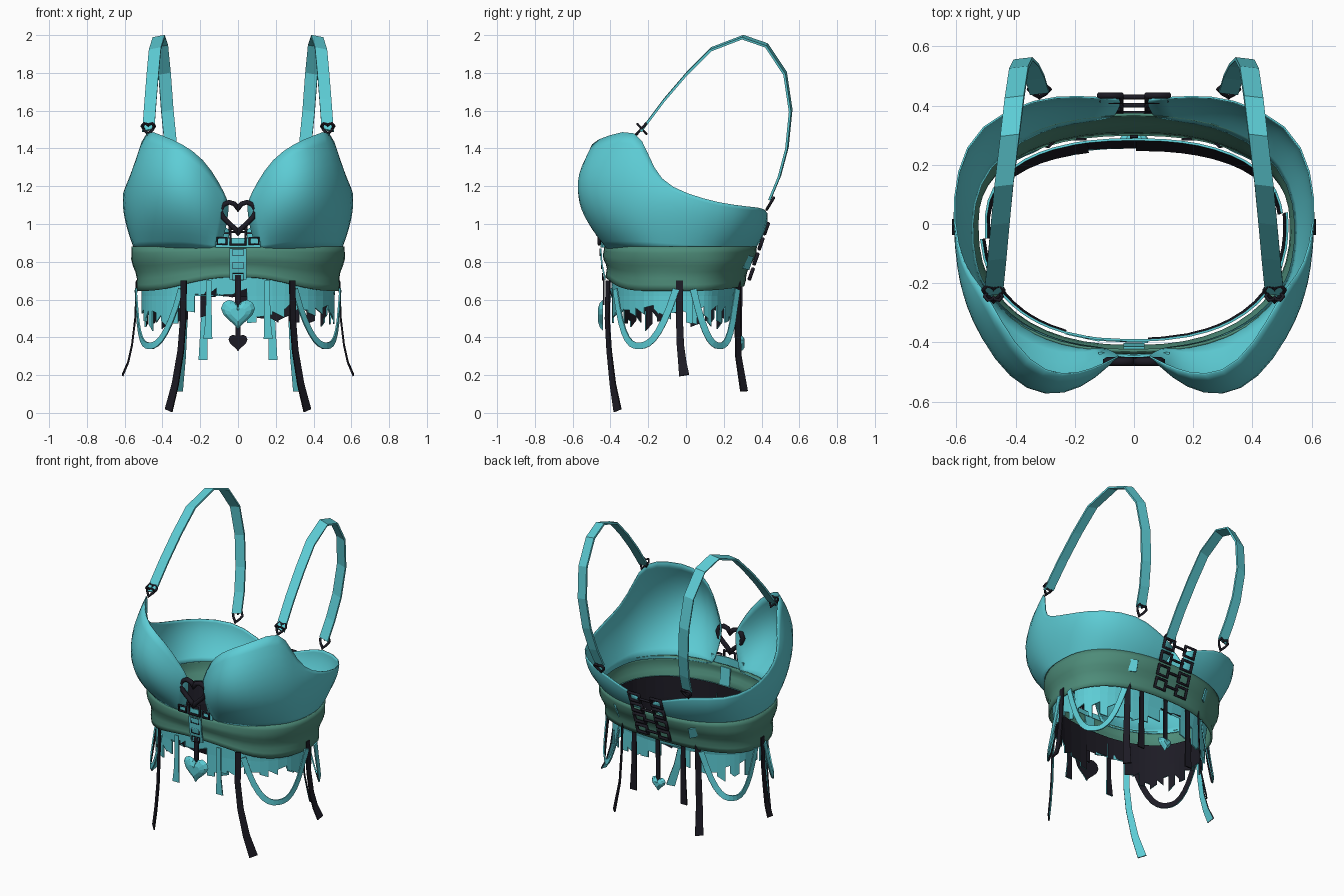
import bpy, bmesh, math, random
from mathutils import Vector

random.seed(4)
if "Cube" in bpy.data.objects:
    bpy.data.objects.remove(bpy.data.objects["Cube"])


def material(name, rgb):
    m = bpy.data.materials.new(name)
    m.use_nodes = True
    m.diffuse_color = (*rgb, 1)
    m.node_tree.nodes["Principled BSDF"].inputs["Base Color"].default_value = (*rgb, 1)
    return m


CYAN = material("turquoise cloth", (0.11, 0.61, 0.67))
GREEN = material("sea green sash", (0.075, 0.26, 0.19))
DARK = material("charcoal trim", (0.012, 0.011, 0.018))


def finish(obj, mats, mirror):
    bpy.context.collection.objects.link(obj)
    for m in mats:
        obj.data.materials.append(m)
    if mirror:
        obj.modifiers.new("Mirror", "MIRROR").use_mirror_merge = False
    return obj


def sheet(name, verts, faces, mats, thick=0.008, mirror=False, smooth=False, subdiv=0):
    """Thin cloth: first material outside, last material inside."""
    me = bpy.data.meshes.new(name)
    me.from_pydata([tuple(v) for v in verts], [], faces)
    me.update()
    # make the outside face away from the body axis
    if sum(p.area * (p.normal.x * p.center.x + p.normal.y * p.center.y) for p in me.polygons) < 0:
        me.flip_normals()
    for p in me.polygons:
        p.use_smooth = smooth
    obj = finish(bpy.data.objects.new(name, me), mats, mirror)
    if subdiv:
        sub = obj.modifiers.new("Smooth", "SUBSURF")
        sub.levels = sub.render_levels = subdiv
    sol = obj.modifiers.new("Thickness", "SOLIDIFY")
    sol.thickness = thick
    sol.offset = -1
    sol.material_offset = len(mats) - 1
    return obj


def grid_faces(cols, rows, closed=False):
    return [(c * rows + r, (c + 1) % cols * rows + r, (c + 1) % cols * rows + r + 1, c * rows + r + 1)
            for c in range(cols if closed else cols - 1) for r in range(rows - 1)]


def ribbon(name, pts, width, mats, side=None, flare=0.0, mirror=False, thick=0.008):
    pts = [Vector(p) for p in pts]
    verts = []
    for i, p in enumerate(pts):
        tangent = pts[min(i + 1, len(pts) - 1)] - pts[max(i - 1, 0)]
        across = Vector(side) if side else tangent.cross(Vector((p.x, p.y, 0)))
        across = across.normalized() * width / 2 * (1 + flare * (i / (len(pts) - 1)) ** 3)
        verts += [p - across, p + across]
    return sheet(name, verts, grid_faces(len(pts), 2), mats, thick, mirror)


def tube(name, pts, radius, mirror=False):
    cu = bpy.data.curves.new(name, "CURVE")
    cu.dimensions = "3D"
    cu.bevel_depth = radius
    cu.bevel_resolution = 1
    sp = cu.splines.new("POLY")
    sp.points.add(len(pts) - 1)
    for q, p in zip(sp.points, pts):
        q.co = (*p, 1)
    sp.use_cyclic_u = True
    return finish(bpy.data.objects.new(name, cu), [DARK], mirror)


def heart(center, size, n=20, tilt=0.0):
    out = []
    for i in range(n):
        t = math.tau * i / n
        z = 13 * math.cos(t) - 5 * math.cos(2 * t) - 2 * math.cos(3 * t) - math.cos(4 * t) + 2
        out.append(Vector(center) + Vector((16 * math.sin(t) ** 3, z * tilt, z)) * size / 32)
    return out


def frame(name, x, y, z, w, h, radius=0.008, mirror=False, slope=0.0):
    return tube(name, [(x + a * w / 2, y + slope * b * h / 2, z + b * h / 2)
                       for a, b in ((-1, -1), (1, -1), (1, 1), (-1, 1))], radius, mirror)


def waist(deg, z, off=0.0):
    """Point on the waist outline at an angle (0 is the left side, -90 the front)."""
    t = min(max((z - 0.64) / 0.24, 0), 1)
    c, s = math.cos(math.radians(deg)), math.sin(math.radians(deg))
    ry = 0.41 + 0.03 * t if s < 0 else 0.29 + 0.09 * t
    return Vector((math.copysign(abs(c) ** 0.85, c) * (0.53 + 0.04 * t + off),
                   math.copysign(abs(s) ** 0.85, s) * (ry + off), z))


# Cups and back band: middle and top point of each column, front to back
columns = [((.06, -.44, 1.0), (.05, -.45, 1.12)), ((.14, -.525, 1.05), (.1, -.475, 1.22)),
           ((.25, -.58, 1.12), (.18, -.51, 1.345)), ((.37, -.565, 1.15), (.3, -.515, 1.43)),
           ((.48, -.46, 1.16), (.41, -.41, 1.47)), ((.555, -.32, 1.16), (.49, -.26, 1.51)),
           ((.58, -.24, 1.13), (.53, -.2, 1.37)), ((.598, -.16, 1.08), (.58, -.14, 1.23)),
           ((.605, 0, 1.03), (.615, 0, 1.16)), ((.59, .16, 1.0), (.605, .18, 1.11)),
           ((.505, .32, .98), (.53, .34, 1.09)), ((.32, .4, .975), (.33, .43, 1.085)),
           ((.19, .405, .94), (.19, .435, 1.03)), ((.05, .4, .92), (.05, .425, .98))]
verts, rows = [], 7
for mid, top in columns:
    m, t = Vector(mid), Vector(top)
    b = waist(math.degrees(math.atan2(m.y * (1 if m.y < 0 else 1.3), m.x)), 0.86, -0.012)
    for r in range(rows):
        s = r / (rows - 1)
        verts.append(b * (1 - s) * (1 - 2 * s) + m * 4 * s * (1 - s) + t * s * (2 * s - 1))
sheet("cups_and_band", verts, grid_faces(len(columns), rows), [CYAN], 0.006, True, True, 1)

# Folded sash around the waist
verts, rows, segs = [], 8, 48
for i in range(segs):
    a = 360 * i / segs
    s = math.sin(math.radians(a))
    low = 0.645 + (0.075 * s ** 6 if s < 0 else 0.025 * s * s)
    for r in range(rows):
        f = r / (rows - 1)
        verts.append(waist(a, low + (0.88 - low) * f, 0.007 * math.cos(f * 9 + 0.4 * math.sin(a / 20))))
sheet("waist_sash", verts, grid_faces(segs, rows, True), [GREEN], 0.01, False, True)

# Ragged skirt, dark lined, torn into flaps of uneven length
verts, faces, a = [], [], 0.0
while a < 360:
    end = min(a + random.uniform(4, 9), 360)
    s = math.sin(math.radians(a))
    inset = -0.035 if s > 0 else -0.018
    hem = random.uniform(0.47, 0.56)
    if abs(s) > 0.9 and random.random() < 0.45:
        hem = 0.63
    k = len(verts)
    verts += [waist(a, 0.76, inset - 0.01), waist(end, 0.76, inset - 0.01), waist(end, 0.62, inset),
              waist(end, hem + random.uniform(-.04, .04), inset),
              waist(a, hem, inset), waist(a, 0.62, inset)]
    faces += [(k, k + 1, k + 2, k + 5), (k + 5, k + 2, k + 3, k + 4)]
    a = end
sheet("ragged_skirt", verts, faces, [CYAN, DARK])

# Hanging loops between the long ribbons
for name, start, end in (("front_loops", -60, -5), ("back_loops", 5, 60)):
    pts = []
    for i in range(15):
        s = i / 14
        pts.append(waist(start + (end - start) * s, 0.355 + 0.3 * abs(2 * s - 1) ** 2.5, 0.015))
    ribbon(name, pts, 0.035, [CYAN, DARK], mirror=True)

# Long ribbons, dark outside and turquoise inside
ribbon("front_ribbons", [(.29, -.415, .7), (.292, -.42, .5), (.305, -.41, .33), (.335, -.39, .15),
                         (.37, -.365, .012)], 0.036, [DARK, CYAN], flare=0.5, mirror=True)
ribbon("side_ribbons", [(.54, -.035, .7), (.548, -.035, .5), (.565, -.03, .36), (.585, -.02, .27),
                        (.615, -.01, .2)], 0.036, [DARK, CYAN], flare=0.5, mirror=True)
ribbon("back_ribbons", [(.28, .275, .7), (.285, .275, .5), (.295, .28, .3), (.315, .31, .115)],
       0.036, [DARK, CYAN], flare=0.4, mirror=True)

# Short ribbons near the middle
for name, x, y, z, mats in (("front_short_ribbons", .155, -.425, .39, [CYAN, DARK]),
                            ("back_short_ribbons", .18, .29, .28, [DARK, CYAN])):
    ribbon(name, [(x, y, .7), (x, y, .5), (x + .005, y, z)], 0.03, mats, (1, 0, 0), 0.6, True)
ribbon("front_pendant_ribbon", [(0, -.438, .73), (0, -.44, .57)], 0.03, [DARK], (1, 0, 0))
ribbon("back_pendant_ribbon", [(0, .3, .7), (0, .295, .39)], 0.028, [DARK], (1, 0, 0))

# Heart pendants: domed outside, flat dark inside
for name, y, z, size, out in (("front_pendant", -.44, .52, .18, -1), ("back_pendant", .285, .37, .1, 1)):
    bm = bmesh.new()
    rings = []
    for scale, depth in ((1, 0), (.8, .016), (.45, .026)):
        rings.append([bm.verts.new(p) for p in heart((0, y + out * depth, z), size * scale)])
    for lo, hi in zip(rings, rings[1:]):
        for i in range(len(lo)):
            j = (i + 1) % len(lo)
            bm.faces.new((lo[i], lo[j], hi[j], hi[i]))
    bm.faces.new(rings[-1])
    bm.faces.new(rings[0]).material_index = 1
    bmesh.ops.recalc_face_normals(bm, faces=bm.faces)
    me = bpy.data.meshes.new(name)
    bm.to_mesh(me)
    bm.free()
    finish(bpy.data.objects.new(name, me), [CYAN, DARK], False)

# Shoulder straps with heart rings at both ends
ribbon("shoulder_straps", [(.475, -.24, 1.5), (.463, -.12, 1.66), (.452, 0, 1.8), (.44, .13, 1.93),
                           (.42, .3, 1.995), (.405, .43, 1.95), (.39, .53, 1.8), (.375, .56, 1.6),
                           (.355, .54, 1.4), (.335, .5, 1.25), (.32, .45, 1.13)],
       0.066, [CYAN], (1, -0.12, -0.2), mirror=True, thick=0.012)
tube("front_strap_rings", heart((.475, -.235, 1.505), .07, 12, 0.9), 0.007, True)
tube("front_strap_clips", heart((.475, -.235, 1.505), .06, 12, -0.9), 0.006, True)
tube("back_strap_rings", heart((.32, .447, 1.11), .07, 12, 0.6), 0.008, True)

# Heart buckle between the cups and its small fittings
tube("heart_buckle", heart((0, -.465, 1.035), .185), 0.015)
ribbon("cup_bridge", [(-.12, -.44, .9), (0, -.452, .9), (.12, -.44, .9)], 0.05, [CYAN], (0, 0, 1))
frame("bridge_buckle", 0, -.46, .925, .08, .065, 0.009)
frame("bridge_side_buckles", .085, -.46, .91, .05, .035, 0.008, True)

# Sash plates
ribbon("front_sash_plate", [(0, -.456, .87), (0, -.45, .79), (0, -.432, .705)], 0.09, [CYAN], (1, 0, 0))
ribbon("inner_sash_plate", [(0, -.422, .87), (0, -.41, .75)], 0.07, [CYAN], (1, 0, 0))
for z in (.85, .78, .72):
    frame("sash_plate_frame", 0, -.457 + (.87 - z) * .1, z, .055, .035, 0.003)
ribbon("back_sash_plates", [waist(64, z, 0.014) for z in (.83, .76)], 0.05, [CYAN], mirror=True)

# Back clasps: paired frames joined by bars
for z, y in ((.975, .425), (.895, .397), (.815, .37), (.735, .345)):
    frame("back_clasps", .08, y, z, .075, .055, 0.011, True, 0.35)
    tube("clasp_bar", [(-.05, y + .004, z), (.05, y + .004, z)], 0.008)
